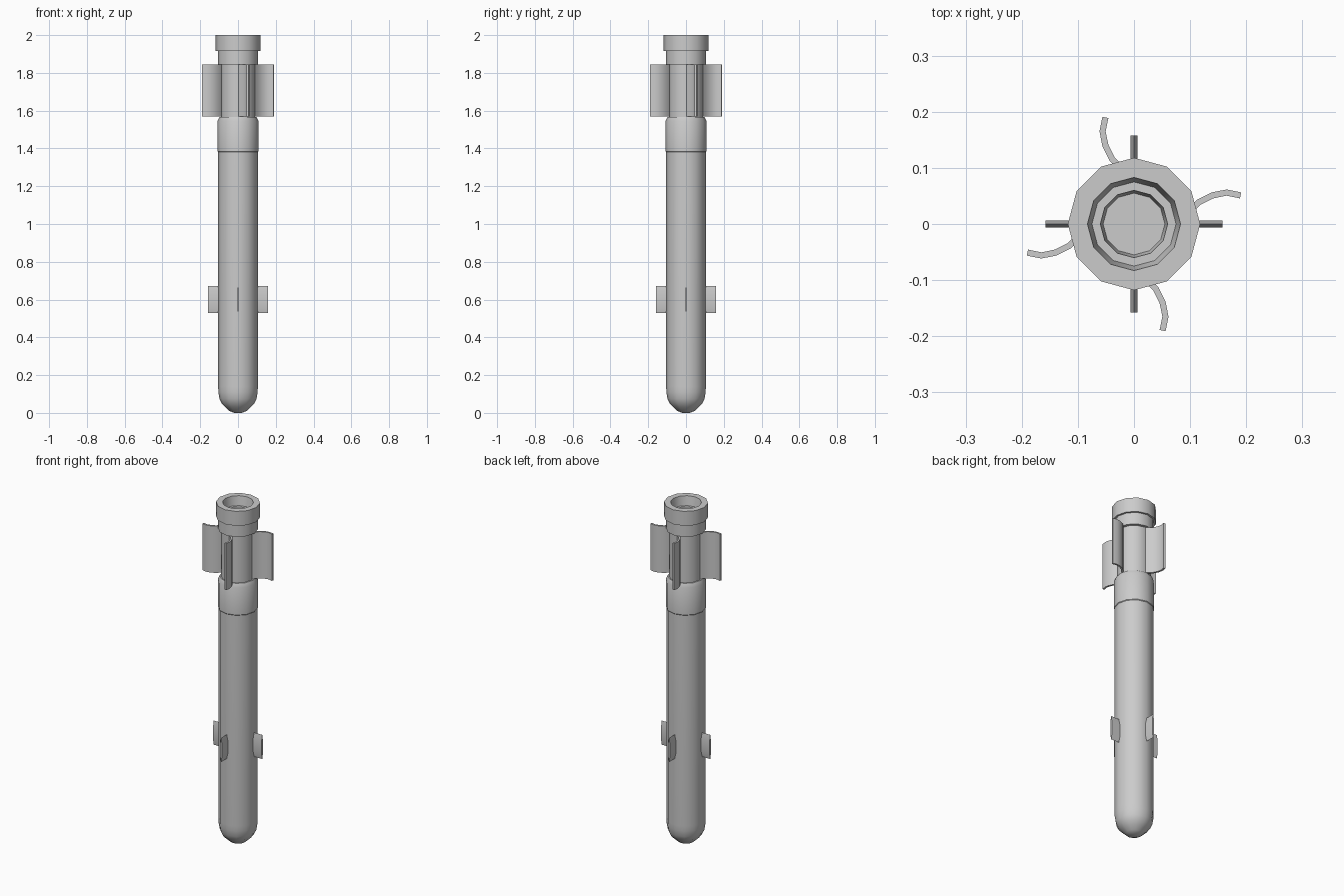
import bpy, bmesh
from math import sin, cos, pi, radians
from mathutils import Matrix, Vector

if "Cube" in bpy.data.objects:
    bpy.data.objects.remove(bpy.data.objects["Cube"])

SIDES = 12


def finish(bm, name, angle=32):
    bmesh.ops.recalc_face_normals(bm, faces=bm.faces)
    me = bpy.data.meshes.new(name)
    bm.to_mesh(me)
    bm.free()
    ob = bpy.data.objects.new(name, me)
    bpy.context.collection.objects.link(ob)
    bpy.ops.object.select_all(action='DESELECT')
    ob.select_set(True)
    bpy.context.view_layer.objects.active = ob
    bpy.ops.object.shade_smooth_by_angle(angle=radians(angle))
    return ob


def lathe(name, profile):
    """Spin (radius, z) points around z; both ends are capped."""
    bm = bmesh.new()
    rings = [[bm.verts.new((r * cos(2 * pi * i / SIDES), r * sin(2 * pi * i / SIDES), z))
              for i in range(SIDES)] for r, z in profile]
    for a, b in zip(rings, rings[1:]):
        for i in range(SIDES):
            j = (i + 1) % SIDES
            bm.faces.new((a[i], a[j], b[j], b[i]))
    bm.faces.new(rings[0])
    bm.faces.new(rings[-1])
    return finish(bm, name)


def extruded(name, outline, direction, turn):
    """Extrude a closed outline of 3D points, then turn it around z."""
    bm = bmesh.new()
    face = bm.faces.new([bm.verts.new(p) for p in outline])
    new = bmesh.ops.extrude_face_region(bm, geom=[face])['geom']
    bmesh.ops.translate(bm, vec=direction,
                        verts=[v for v in new if isinstance(v, bmesh.types.BMVert)])
    bmesh.ops.transform(bm, matrix=Matrix.Rotation(turn, 4, 'Z'), verts=bm.verts)
    return finish(bm, name)


# Body with rounded nose, and the blunt nose window
lathe("body", [(0.066, 0.030), (0.085, 0.048), (0.098, 0.075), (0.104, 0.11), (0.105, 0.14), (0.105, 1.39)])
lathe("nose_window", [(0.02, 0.0), (0.045, 0.010), (0.066, 0.030)])

# Rear sleeve, recessed fin hub and nozzle collar with an open end
lathe("rear_sleeve", [(0.104, 1.38), (0.108, 1.385), (0.108, 1.545), (0.098, 1.567), (0.085, 1.567)])
lathe("fin_hub", [(0.091, 1.56), (0.091, 1.85)])
lathe("nozzle_collar", [(0.085, 1.845), (0.107, 1.845), (0.107, 1.915), (0.118, 1.915),
                        (0.118, 2.0), (0.083, 2.0), (0.075, 1.945), (0.06, 1.945), (0.055, 1.90)])

# Curved tail fins: offset both ways from a centre line
path = [Vector(p) for p in [(0.082, 0.003), (0.098, 0.022), (0.116, 0.039), (0.14, 0.051),
                            (0.165, 0.056), (0.19, 0.051)]]
left, right = [], []
for i, p in enumerate(path):
    t = (path[min(i + 1, len(path) - 1)] - path[max(i - 1, 0)]).normalized()
    n = Vector((-t.y, t.x)) * 0.0055
    left.append((p.x + n.x, p.y + n.y, 1.57))
    right.append((p.x - n.x, p.y - n.y, 1.57))
for k in range(4):
    extruded(f"tail_fin_{k + 1}", left + right[::-1], (0, 0, 0.275), k * pi / 2)

# Small forward fins with a knife-edged section
section = [(0, 0.53), (0.006, 0.56), (0.006, 0.64), (0, 0.672), (-0.006, 0.64), (-0.006, 0.56)]
for k in range(4):
    extruded(f"forward_fin_{k + 1}", [(0.095, y, z) for y, z in section], (0.063, 0, 0), k * pi / 2)
